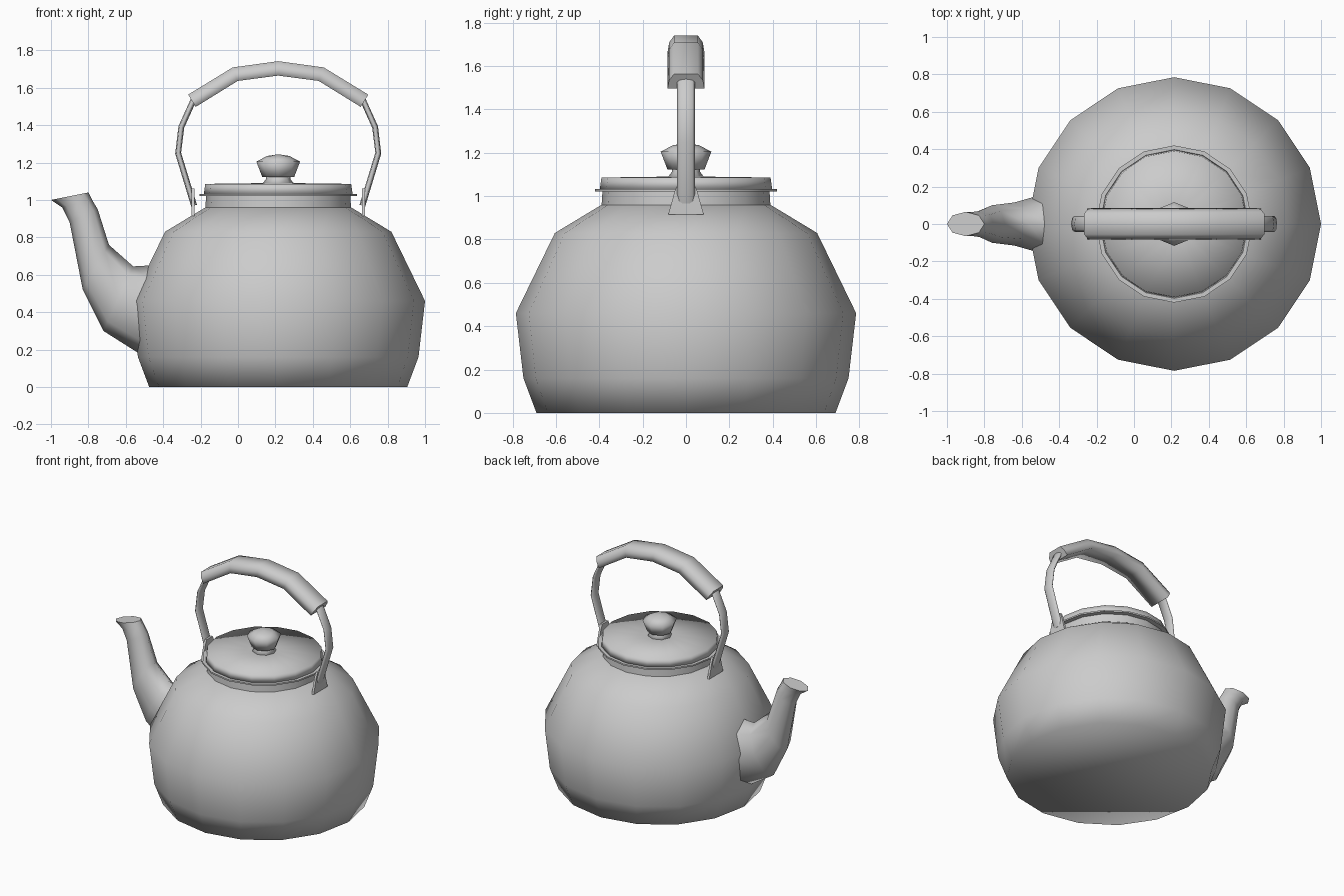
import bpy
import bmesh
import math
from mathutils import Vector

if "Cube" in bpy.data.objects:
    bpy.data.objects.remove(bpy.data.objects["Cube"], do_unlink=True)

CX = 0.215  # axis of the pot

steel = bpy.data.materials.new("grey metal")
steel.use_nodes = True
GREY = (0.6, 0.6, 0.6, 1)
steel.diffuse_color = GREY
steel.node_tree.nodes["Principled BSDF"].inputs["Base Color"].default_value = GREY


def finish(name, bm, smooth=True):
    bmesh.ops.recalc_face_normals(bm, faces=bm.faces)
    for f in bm.faces:
        f.smooth = smooth
    mesh = bpy.data.meshes.new(name)
    bm.to_mesh(mesh)
    bm.free()
    mesh.materials.append(steel)
    obj = bpy.data.objects.new(name, mesh)
    bpy.context.collection.objects.link(obj)
    return obj


def loft(name, rings, smooth=True, sharp_ends=False):
    """Skin a list of point rings and cap both ends."""
    bm = bmesh.new()
    loops = [[bm.verts.new(p) for p in ring] for ring in rings]
    n = len(loops[0])
    for a, b in zip(loops, loops[1:]):
        for i in range(n):
            j = (i + 1) % n
            bm.faces.new((a[i], a[j], b[j], b[i]))
    caps = [bm.faces.new(loops[0]), bm.faces.new(loops[-1])]
    if sharp_ends:
        for cap in caps:
            for e in cap.edges:
                e.smooth = False
    return finish(name, bm, smooth)


def lathe(name, profile, sides=16, sharp_ends=False):
    rings = []
    for r, z in profile:
        angles = [math.tau * i / sides for i in range(sides)]
        rings.append([(CX + r * math.cos(a), r * math.sin(a), z) for a in angles])
    return loft(name, rings, sharp_ends=sharp_ends)


def sweep(name, path, section, sharp_ends=True):
    """Sweep a (depth, outward) section along an x-z path."""
    pts = [Vector((x, 0, z)) for x, z in path]
    rings = []
    for i, p in enumerate(pts):
        t = (pts[min(i + 1, len(pts) - 1)] - pts[max(i - 1, 0)]).normalized()
        out = Vector((-t.z, 0, t.x))
        rings.append([p + out * v + Vector((0, u, 0)) for u, v in section])
    return loft(name, rings, sharp_ends=sharp_ends)


# Pot body, neck, flange and lid
lathe("body", [(0.69, 0), (0.75, 0.16), (0.785, 0.46), (0.605, 0.83), (0.39, 0.96)])
lathe("neck", [(0.39, 0.95), (0.385, 1.03)], sharp_ends=True)
lathe("flange", [(0.42, 1.022), (0.42, 1.033)], sharp_ends=True)
lathe("lid", [(0.398, 1.03), (0.39, 1.086), (0.1, 1.09)])

# Knob on the lid
lathe("knob_stem", [(0.09, 1.08), (0.065, 1.112), (0.065, 1.13)], sides=8)
lathe("knob", [(0.085, 1.122), (0.117, 1.205), (0.06, 1.235), (0.01, 1.243)], sides=8)

# Spout: lower point, upper point and half width of every ring
stations = [
    ((-0.40, 0.20), (-0.40, 0.62), 0.15),
    ((-0.53, 0.18), (-0.47, 0.65), 0.155),
    ((-0.72, 0.30), (-0.56, 0.645), 0.115),
    ((-0.83, 0.52), (-0.69, 0.76), 0.10),
    ((-0.90, 0.88), (-0.75, 0.95), 0.07),
    ((-0.94, 0.96), (-0.78, 1.0), 0.065),
    ((-1.00, 1.00), (-0.80, 1.04), 0.065),
]
spout_rings = []
for low, high, width in stations:
    low, high = Vector((low[0], 0, low[1])), Vector((high[0], 0, high[1]))
    mid, half = (low + high) / 2, (high - low) / 2
    spout_rings.append([mid + half * math.cos(a) + Vector((0, width * math.sin(a), 0))
                        for a in (math.tau * i / 8 for i in range(8))])
loft("spout", spout_rings, sharp_ends=True)

# Handle grip, arched over the lid
half_grip = [(-0.461, 1.53), (-0.23, 1.672), (0, 1.703)]
grip_path = half_grip + [(-x, z) for x, z in reversed(half_grip[:-1])]
grip_section = [(-0.085, -0.038), (-0.078, 0.005), (-0.055, 0.039),
                (0.055, 0.039), (0.078, 0.005), (0.085, -0.038)]
sweep("grip", [(CX + x, z) for x, z in grip_path], grip_section)

# Handle rods and the brackets holding them
rod = [(-0.45, 0.97), (-0.535, 1.25), (-0.518, 1.39), (-0.455, 1.53), (-0.38, 1.58)]
rod_section = [(0.042 * math.cos(a), 0.016 * math.sin(a))
               for a in (math.tau * i / 8 for i in range(8))]
outline = [(-0.082, 0.915), (0.082, 0.915), (0.05, 1.03), (0.035, 1.062),
           (-0.035, 1.062), (-0.05, 1.03)]
for side, label in ((-1, "right"), (1, "left")):
    sweep(label + "_handle_rod", [(CX - x * side * -1 * -1, z) for x, z in rod], rod_section)
    plate = [[(CX + side * d, y, z) for y, z in outline] for d in (0.447, 0.463)]
    loft(label + "_bracket", plate, smooth=False)
